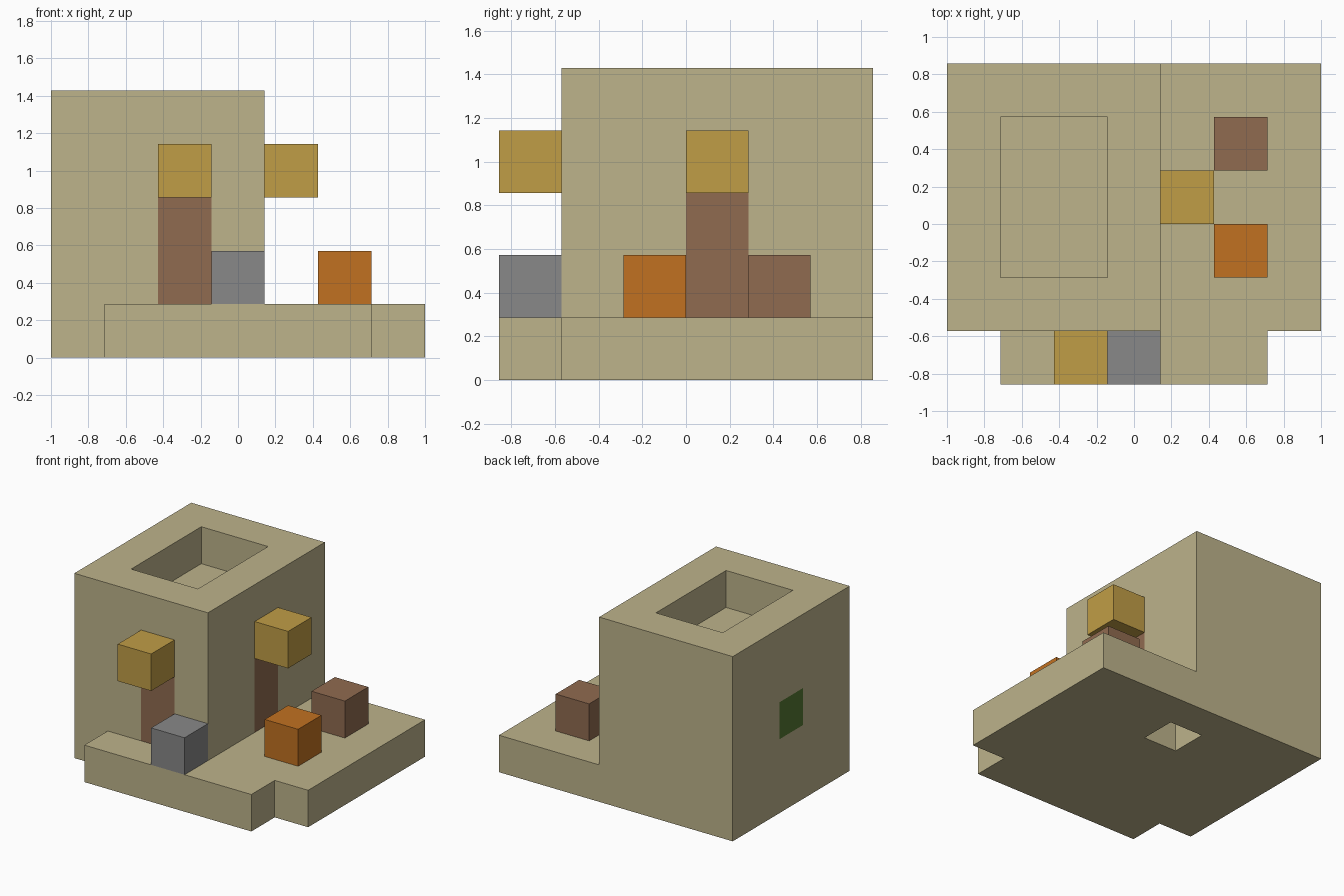
import bpy
import bmesh
import math
from itertools import product
from mathutils import Vector

if "Cube" in bpy.data.objects:
    bpy.data.objects.remove(bpy.data.objects["Cube"], do_unlink=True)

UNIT = 2 / 7                        # edge of one building block
ORIGIN = Vector((-3.5, -3, 0))      # corner of the block grid


def material(name, rgb):
    """Flat material from 0-255 display values."""
    linear = [((c / 255 + 0.055) / 1.055) ** 2.4 for c in rgb] + [1]
    mat = bpy.data.materials.new(name)
    mat.use_nodes = True
    mat.diffuse_color = linear
    mat.node_tree.nodes["Principled BSDF"].inputs["Base Color"].default_value = linear
    return mat


def block(xs, ys, zs):
    """Grid cells in the inclusive index ranges."""
    return set(product(*(range(a, b + 1) for a, b in (xs, ys, zs))))


def cell(x, y, z):
    return {(x, y, z)}


def solid(name, cells, mat):
    """Skin the outside of a group of cells and merge flat faces."""
    bm = bmesh.new()
    for c in cells:
        for axis, sign in product(range(3), (-1, 1)):
            neighbour = list(c)
            neighbour[axis] += sign
            if tuple(neighbour) in cells:
                continue
            corners = []
            for u, v in ((0, 0), (1, 0), (1, 1), (0, 1)):
                p = Vector(c)
                p[axis] += (sign + 1) / 2
                p[(axis + 1) % 3] += u
                p[(axis + 2) % 3] += v
                corners.append(bm.verts.new((p + ORIGIN) * UNIT))
            bm.faces.new(corners if sign > 0 else corners[::-1])
    bmesh.ops.remove_doubles(bm, verts=bm.verts, dist=0.001)
    bmesh.ops.dissolve_limit(bm, angle_limit=math.radians(1),
                             verts=bm.verts, edges=bm.edges)
    mesh = bpy.data.meshes.new(name)
    bm.to_mesh(mesh)
    bm.free()
    mesh.materials.append(mat)
    obj = bpy.data.objects.new(name, mesh)
    bpy.context.collection.objects.link(obj)
    return obj


sand = material("sand", (189, 179, 139))
yellow = material("lamp yellow", (192, 157, 70))
brown = material("wood brown", (144, 107, 80))
grey = material("stone grey", (136, 136, 136))
orange = material("orange", (193, 113, 33))
green = material("dark green", (84, 119, 49))

# Openings filled by flush doors and a window
front_door = block((2, 2), (1, 1), (1, 2))
side_door = block((3, 3), (3, 3), (1, 2))
window = cell(0, 3, 2)

# House: floor slab, front step and tower, with roof pit and underside pit
floor = block((0, 6), (1, 5), (0, 0)) | block((1, 5), (0, 0), (0, 0))
tower = block((0, 3), (1, 5), (0, 4))
roof_pit = block((1, 2), (2, 4), (4, 4))
under_pit = cell(3, 4, 0)
solid("house", (floor | tower) - roof_pit - under_pit
      - front_door - side_door - window, sand)

# Doors and window
solid("front_door", front_door, brown)
solid("side_door", side_door, brown)
solid("window", window, green)

# Lamps above the doors
solid("front_lamp", cell(2, 0, 3), yellow)
solid("side_lamp", cell(4, 3, 3), yellow)

# Loose blocks on the floor
solid("stone_block", cell(3, 0, 1), grey)
solid("orange_block", cell(5, 2, 1), orange)
solid("wood_block", cell(5, 4, 1), brown)
